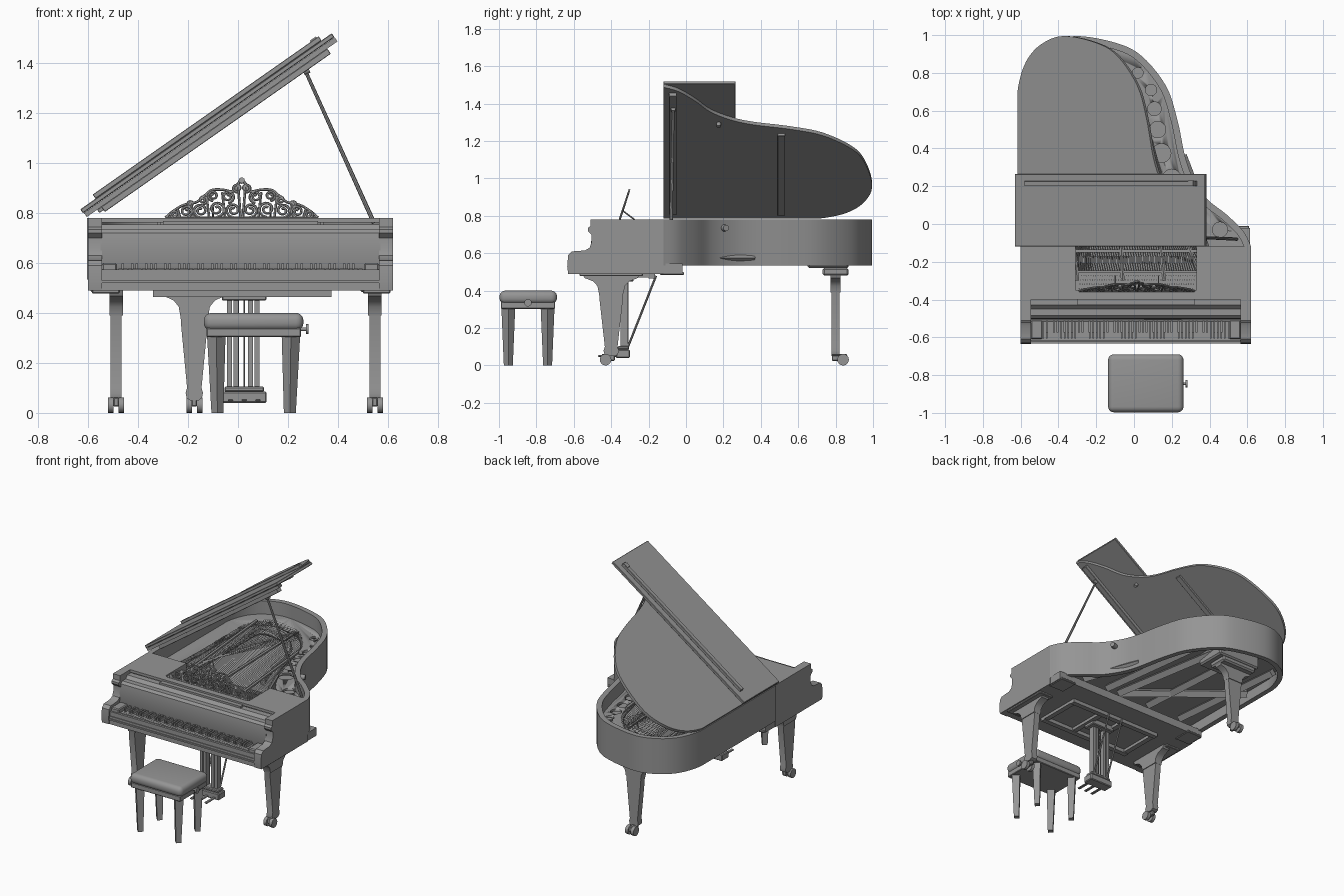
import bpy, bmesh, math
from mathutils import Vector, Matrix

cube = bpy.data.objects.get("Cube")
if cube:
    bpy.data.objects.remove(cube)

grey = bpy.data.materials.new("plain_grey")
grey.use_nodes = True
grey.diffuse_color = (0.3, 0.3, 0.3, 1)
grey.node_tree.nodes["Principled BSDF"].inputs["Base Color"].default_value = grey.diffuse_color


# ---------- helpers ----------
def finish(name, bm, matrix=None):
    bmesh.ops.recalc_face_normals(bm, faces=bm.faces)
    if matrix:
        bm.transform(matrix)
    me = bpy.data.meshes.new(name)
    bm.to_mesh(me)
    bm.free()
    return add(name, me)


def add(name, me):
    me.materials.clear()
    me.materials.append(grey)
    me.shade_smooth()
    me.set_sharp_from_angle(angle=math.radians(35))
    ob = bpy.data.objects.new(name, me)
    bpy.context.scene.collection.objects.link(ob)
    return ob


def prism(name, pts, axis, lo, hi, matrix=None):
    """Extrude a 2D outline along one axis."""
    place = {"x": lambda a, b: (lo, a, b), "y": lambda a, b: (a, lo, b), "z": lambda a, b: (a, b, lo)}[axis]
    bm = bmesh.new()
    face = bm.faces.new([bm.verts.new(place(*p)) for p in pts])
    out = bmesh.ops.extrude_face_region(bm, geom=[face])
    move = Vector([(hi - lo) * (axis == k) for k in "xyz"])
    bmesh.ops.translate(bm, vec=move, verts=[v for v in out["geom"] if isinstance(v, bmesh.types.BMVert)])
    return finish(name, bm, matrix)


def boxes(name, ranges, bevel=0, matrix=None, segments=1):
    """One object from boxes given as (x0, x1, y0, y1, z0, z1)."""
    bm = bmesh.new()
    for x0, x1, y0, y1, z0, z1 in ranges:
        m = Matrix.Translation(((x0 + x1) / 2, (y0 + y1) / 2, (z0 + z1) / 2))
        bmesh.ops.create_cube(bm, size=1, matrix=m @ Matrix.Diagonal((x1 - x0, y1 - y0, z1 - z0, 1)))
    if bevel:
        bmesh.ops.bevel(bm, geom=bm.edges[:], offset=bevel, segments=segments, profile=0.5, affect="EDGES")
    return finish(name, bm, matrix)


def rods(name, spans, r0, r1=None, sides=12):
    """Cylinders or cones between pairs of points."""
    bm = bmesh.new()
    for a, b in spans:
        a, b = Vector(a), Vector(b)
        m = Matrix.Translation((a + b) / 2) @ (b - a).to_track_quat("Z", "Y").to_matrix().to_4x4()
        bmesh.ops.create_cone(bm, cap_ends=True, segments=sides, radius1=r0,
                              radius2=r0 if r1 is None else r1, depth=(b - a).length, matrix=m)
    return finish(name, bm)


def evaluated(ob):
    return bpy.data.meshes.new_from_object(ob.evaluated_get(bpy.context.evaluated_depsgraph_get()))


def tubes(name, paths, radius, res=1):
    """Round bars swept along point lists."""
    cu = bpy.data.curves.new(name, "CURVE")
    cu.dimensions, cu.bevel_depth, cu.bevel_resolution, cu.use_fill_caps = "3D", radius, res, True
    for path in paths:
        sp = cu.splines.new("POLY")
        sp.points.add(len(path) - 1)
        for p, co in zip(sp.points, path):
            p.co = (*co, 1)
    tmp = bpy.data.objects.new("sweep", cu)
    bpy.context.scene.collection.objects.link(tmp)
    me = evaluated(tmp)
    bpy.data.objects.remove(tmp)
    return add(name, me)


def smooth(pts, n=5):
    """Catmull-Rom curve through the points."""
    p = [Vector(q) for q in [pts[0], *pts, pts[-1]]]
    out = []
    for a, b, c, d in zip(p, p[1:], p[2:], p[3:]):
        for t in [k / n for k in range(n)]:
            out.append(b + (c - a) * t / 2 + (a * 2 - b * 5 + c * 4 - d) * t * t / 2
                       + (b * 3 - a - c * 3 + d) * t ** 3 / 2)
    return out + [p[-1]]


def inset(path, d):
    """Shift a counter-clockwise path inwards."""
    out = []
    for i, p in enumerate(path):
        t = (path[min(i + 1, len(path) - 1)] - path[max(i - 1, 0)]).normalized()
        out.append(p + Vector((-t.y, t.x)) * d)
    return out


# ---------- case ----------
LEFT, RIGHT, BACK = -0.605, 0.62, -0.12
outline = smooth([(RIGHT, BACK), (.58, -.04), (.49, .05), (.39, .13), (.315, .24), (.27, .36), (.23, .55),
                  (.17, .73), (.04, .89), (-.1, .96), (-.31, .995), (-.455, .95), (-.55, .86),
                  (-.6, .73), (LEFT, .6), (LEFT, .2), (LEFT, BACK)])
prism("rim", outline + inset(outline, .035)[::-1], "z", .535, .78)
inner = inset(outline, .03)
prism("soundboard", inner, "z", .605, .62)

# side arms with a scrolled front
arm = [(-.63, .49), (-.635, .53), (-.63, .59), (-.61, .61), (-.54, .615), (-.515, .63), (-.505, .66), (-.505, .7),
       (-.525, .72), (-.525, .735), (-.51, .745), (-.51, .78), (BACK, .78), (BACK, .49)]
for side, x in (("right", LEFT + .005), ("left", RIGHT - .055)):
    prism(side + "_arm", arm, "x", x, x + .055)

boxes("keybed", [(LEFT + .01, RIGHT - .005, -.625, -.02, .49, .545), (-.55, .57, -.62, -.605, .54, .575)])
boxes("keybed_trim", [(-.55, .57, -.632, -.62, .52, .53)])
boxes("key_end_blocks", [(-.545, -.485, -.61, -.5, .54, .6), (.505, .565, -.61, -.5, .54, .6)], .006)
fallboard = [(-.515, .595), (-.5, .72), (-.485, .735), (-.45, .735), (-.43, .755), (-.39, .755), (-.39, .545), (-.49, .545)]
prism("fallboard", fallboard, "x", -.55, .57)
boxes("top_shelf", [(-.55, -.31, -.4, BACK, .762, .78), (.33, .57, -.4, BACK, .762, .78),
                    (-.31, .33, -.4, -.35, .762, .78), (-.3, .32, -.43, -.4, .755, .768)])
boxes("opening_sides", [(x, x + .012, -.37, BACK, .68, .77) for x in (-.322, .33)])

# ---------- keys ----------
pitch, start = .98 / 52, -.48
boxes("white_keys", [(start + i * pitch + .0008, start + (i + 1) * pitch - .0008, -.605, -.51, .545, .578)
                     for i in range(52)])
boxes("black_keys", [(start + i * pitch - .005, start + i * pitch + .005, -.575, -.51, .57, .598)
                     for i in range(1, 52) if (i + 5) % 7 not in (0, 3)])

# ---------- frame and strings ----------
front = [(-.57, -.36), (.585, -.36)]
plate = prism("iron_plate", front + [tuple(p) for p in inner], "z", .672, .688)
opening = [p for p in inset(outline, .17) if p.y > -.05 and p.x > -.47]
cutters = [prism("cutter", [(-.46, -.05)] + opening, "z", .6, .8)]
holes = [(.09, .71, .03), (.108, .61, .036), (.125, .5, .043), (.145, .375, .05), (.2, .24, .05), (.455, -.03, .04),
         (.34, .075, .04), (.02, .8, .028)]
for x, y, r in holes:
    cutters.append(rods("cutter", [((x, y, .6), (x, y, .8))], r, sides=24))
for c in cutters:
    c.hide_render = True
    mod = plate.modifiers.new("hole", "BOOLEAN")
    mod.operation, mod.object, mod.solver = "DIFFERENCE", c, "EXACT"
cut = evaluated(plate)
plate.modifiers.clear()
plate.data = cut
for c in cutters:
    bpy.data.objects.remove(c)

ends = [p for p in inset(outline, .155) if p.y > .05 and p.x > -.5]
spread = lambda t: ends[min(int(t * (len(ends) - 1)), len(ends) - 2)].lerp(
    ends[min(int(t * (len(ends) - 1)), len(ends) - 2) + 1], t * (len(ends) - 1) % 1)
strings = []
for i in range(80):
    e = spread(i / 80)
    strings.append([(.5 - i * .0125, -.25, .70), (e.x, e.y, .695)])
for i in range(24):
    e = spread(.35 + i * .012)
    strings.append([(-.5 + i * .012, -.25, .712), (e.x, e.y, .712)])
tubes("strings", strings, .0014, 0)
tubes("bridge", [[(p.x, p.y, .66) for p in inset(outline, .24) if p.y > .1 and p.x > -.4]], .02)
rods("plate_struts", [((x, -.3, .715), (*spread(t), .7)) for x, t in ((.36, .08), (.16, .25), (-.06, .45), (-.3, .7))],
     .011, sides=6)
boxes("pin_rails", [(-.56, .58, y, y + .014, .688, z) for y, z in ((-.26, .715), (-.15, .72))])
rods("tuning_pins", [((-.29 + i * .0125 + j * .004, -.34 + j * .022, .685), (-.29 + i * .0125 + j * .004, -.34 + j * .022, .725))
                     for i in range(49) for j in range(4)], .003, sides=5)
boxes("dampers", [(-.29 + i * .0125, -.282 + i * .0125, -.21, -.17, .7, .735) for i in range(49)])

# ---------- raised lid ----------
tilt = Matrix.Translation((LEFT, 0, .785)) @ Matrix.Rotation(math.radians(-35), 4, "Y") @ Matrix.Translation((-LEFT, 0, 0))
prism("lid", outline, "z", 0, .02, tilt)
boxes("folded_lid_flap", [(LEFT - .005, RIGHT, BACK, .265, .021, .04)], .003, tilt)
boxes("lid_battens", [(LEFT + .07, .57, -.09, -.05, -.025, 0), (LEFT + .05, .19, .49, .53, -.016, 0),
                      (LEFT + .07, .57, .2, .228, .04, .06)], .002, tilt)
boxes("lid_catch", [(.53, .56, .2, .23, .06, .066)], 0, tilt)
knob = [tilt @ Vector((.285, .175, z)) for z in (0, -.022)]
rods("lid_knob", [knob], .012)
rods("lid_prop", [((.545, -.08, .76), (.272, -.068, 1.365))], .009, .007, 8)
rods("prop_socket", [((.262, -.068, 1.365), (.285, -.068, 1.375))], .013)
rods("rim_knob", [((.325, .2, .735), (.365, .215, .735))], .02, .016, 16)

# ---------- fretwork music desk ----------
lean = Matrix.Translation((.015, -.355, .778)) @ Matrix.Rotation(math.radians(-18), 4, "X")


def scroll(x, v, r, turn):
    pts = []
    for k in range(28):
        a = k / 27 * 3.2 * math.pi
        rad = r * (1 - .75 * k / 27)
        pts.append((x + rad * math.cos(turn * a - 1.6), v + rad * math.sin(turn * a - 1.6)))
    return pts


half = [scroll(*s) for s in ((.034, .036, .03, 1), (.055, .092, .026, -1), (.018, .128, .018, 1), (.1, .04, .033, -1),
                             (.115, .096, .022, 1), (.165, .034, .03, 1), (.155, .078, .018, -1), (.222, .03, .026, -1),
                             (.205, .062, .013, 1), (.27, .018, .017, 1))]
half.append(smooth([(0, .17), (.012, .15), (.03, .115), (.08, .122), (.12, .12), (.145, .1), (.18, .07), (.23, .058),
                    (.27, .035), (.305, .004)]))
half.append([(0, .004), (.305, .004)])
half += [[(x, 0), (x + .012, h)] for x, h in ((.004, .15), (.066, .11), (.13, .1), (.19, .06), (.245, .04))]
paths = [[lean @ Vector((s * p[0], 0, p[1])) for p in path] for s in (1, -1) for path in half]
tubes("music_desk", paths, .0055)
rods("desk_finial", [[lean @ Vector((.0, y, .16)) for y in (-.005, .005)]], .012)
rods("desk_stays", [((x, -.335, .825), (x, -.275, .78)) for x in (-.1, .13)], .004, sides=6)

# ---------- legs and casters ----------
shape = [(.15, .49), (.14, .468), (.095, .45), (.072, .425), (.065, .39), (.061, .34), (.034, .1), (.041, .08), (.036, .06), (.02, .05)]


def leg(name, x, y, axis):
    mid, s = (y, 1) if axis == "x" else (x, .85)
    base = x if axis == "x" else y
    pts = [(mid + w * s, z) for w, z in shape] + [(mid - w * s, z) for w, z in shape[::-1]]
    prism(name, pts, axis, base - .022, base + .022)
    # thicker collar at the top
    prism(name + "_collar", [(mid + k * w * s * 1.02, z) for k, part in ((1, shape[:5]), (-1, shape[4::-1])) for w, z in part],
          axis, base - .027, base + .027)
    dx, dy = (0, -.03) if axis == "x" else (0, .04)
    cx, cy = x + dx, y + dy
    rods(name + "_caster", [((cx + a, cy, .031), (cx + b, cy, .031)) for a, b in ((-.032, -.01), (.01, .032))], .031, sides=16)
    boxes(name + "_fork", [(cx - .011, cx + .011, min(y, cy) - .02, max(y, cy) + .02, .025, .062)], .004)


leg("front_right_leg", -.488, -.4, "x")
leg("front_left_leg", .548, -.4, "x")
leg("back_leg", -.175, .8, "y")

# ---------- underside ----------
boxes("leg_blocks", [(x - .055, x + .055, -.57, -.23, .478, .495) for x in (-.53, .555)]
      + [(x - .06, x + .06, -.14, -.01, .485, .5) for x in (-.53, .55)], .004)
boxes("back_leg_block", [(-.34, -.01, .65, .87, .52, .61), (-.31, -.04, .73, .87, .48, .522)], .01)
boxes("under_frame", [(-.34, .375, y, y + .035, .465, .492) for y in (-.5, -.2)]
      + [(x, x + .035, -.48, -.18, .47, .492) for x in (-.34, -.08, .1, .34)])
rods("under_beams", [((x, -.03, .575), (a, b, .575)) for x, a, b in
                     ((-.42, -.5, .82), (-.15, -.2, .7), (.1, -.05, .85), (.2, .1, .75), (.4, .25, .36), (.1, -.55, .5))],
     .03, sides=4)

# ---------- pedal lyre ----------
boxes("lyre_posts", [(x, x + w, -.35, -.31, .1, .47) for x, w in ((-.045, .02), (-.018, .02), (.04, .02), (.067, .02))])
boxes("lyre_head", [(-.065, .115, -.37, -.28, .45, .49)], .005)
boxes("lyre_box", [(-.065, .115, -.375, -.3, .04, .085), (-.055, .105, -.365, -.305, .085, .105)], .005)
boxes("pedals", [(x - .011, x + .011, -.47, -.36, .046, .056) for x in (-.03, .025, .08)], .004)
rods("pedal_rods", [((x, -.31, .1), (x, -.31, .48)) for x in (0, .025, .05)], .0035, sides=6)
rods("lyre_braces", [((x, -.31, .1), (x, -.16, .48)) for x in (-.03, .08)], .006, sides=8)

# ---------- bench ----------
boxes("bench_frame", [(-.127, .252, -.99, -.7, .303, .34)], .004)
boxes("bench_cushion", [(-.137, .262, -.997, -.69, .33, .4)], .03, None, 5)
rods("bench_legs", [((x * .97 + .002, y, 0), (x, y, .31)) for x in (-.087, .212) for y in (-.95, -.74)], .024, .037, 4)
rods("bench_knob_stem", [((.25, -.845, .335), (.28, -.845, .335))], .007)
rods("bench_knob", [((.272, -.845, .335), (.283, -.845, .335))], .02)
